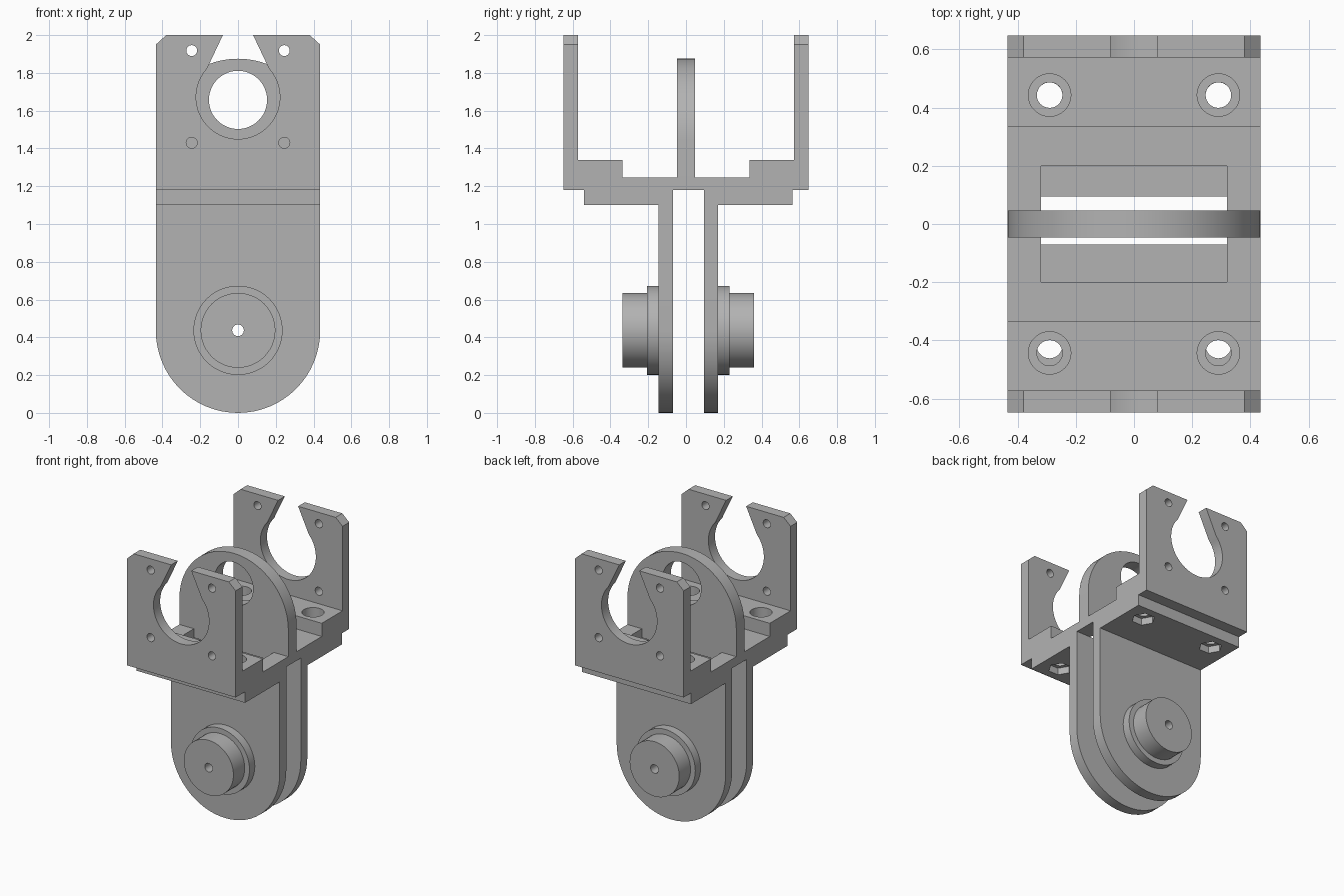
import bpy, bmesh, math
from mathutils import Vector

cube = bpy.data.objects.get("Cube")
if cube:
    bpy.data.objects.remove(cube)

grey = bpy.data.materials.new("plain_grey")
grey.use_nodes = True
COLOR = (0.45, 0.45, 0.45, 1)
grey.diffuse_color = COLOR
grey.node_tree.nodes["Principled BSDF"].inputs["Base Color"].default_value = COLOR

W = 0.435          # half width of every part
JOINT = 1.18       # height where frame meets clevis
MID = 0.0125       # clevis centre in y


def prism(name, pts, axis, a, b):
    """Extrude a 2D outline from a to b along the given axis."""
    place = {"x": lambda u, v, t: (t, u, v),
             "y": lambda u, v, t: (u, t, v),
             "z": lambda u, v, t: (u, v, t)}[axis]
    bm = bmesh.new()
    face = bm.faces.new([bm.verts.new(place(u, v, a)) for u, v in pts])
    out = bmesh.ops.extrude_face_region(bm, geom=[face])
    verts = [g for g in out["geom"] if isinstance(g, bmesh.types.BMVert)]
    shift = Vector(place(0, 0, b - a))
    bmesh.ops.translate(bm, verts=verts, vec=shift)
    bmesh.ops.recalc_face_normals(bm, faces=bm.faces)
    mesh = bpy.data.meshes.new(name)
    bm.to_mesh(mesh)
    bm.free()
    mesh.materials.append(grey)
    obj = bpy.data.objects.new(name, mesh)
    bpy.context.collection.objects.link(obj)
    return obj


def arc(u, v, r, start, end, n):
    """Points on an arc, angles in degrees."""
    steps = [math.radians(start + (end - start) * i / n) for i in range(n + 1)]
    return [(u + r * math.cos(t), v + r * math.sin(t)) for t in steps]


def disc(u, v, r, n=48):
    return arc(u, v, r, 0, 360, n)[:-1]


def rect(u0, u1, v0, v1):
    return [(u0, v0), (u1, v0), (u1, v1), (u0, v1)]


def carve(obj, cutter, operation="DIFFERENCE"):
    """Apply a boolean and discard the cutter."""
    cutter.hide_render = True
    mod = obj.modifiers.new("carve", "BOOLEAN")
    mod.operation, mod.solver, mod.object = operation, "EXACT", cutter
    bpy.context.view_layer.update()
    deps = bpy.context.evaluated_depsgraph_get()
    mesh = bpy.data.meshes.new_from_object(obj.evaluated_get(deps))
    obj.modifiers.clear()
    obj.data = mesh
    bpy.data.objects.remove(cutter)


# Upper frame: two end plates, stepped floor and central lug in one profile
half = [(0.047, 1.9), (0.047, 1.245), (0.335, 1.245), (0.335, 1.34),
        (0.572, 1.34), (0.572, 2), (0.648, 2), (0.648, JOINT)]
frame = prism("upper_frame", half + [(-y, z) for y, z in reversed(half)], "x", -W, W)

# Rounded top of the lug and its bore
arch = arc(0, 1.44, W, 180, 0, 32)
corner = [(-0.5, 1.44)] + arch + [(0.5, 1.44), (0.5, 2.1), (-0.5, 2.1)]
carve(frame, prism("lug_cut", corner, "y", -0.2, 0.2))
carve(frame, prism("lug_bore", disc(0, 1.657, 0.154), "y", -0.2, 0.2))

# Keyhole mouth, chamfered corners and screw holes in each end plate
mouth = arc(0, 1.672, 0.222, 138, 402, 40) + [(0.08, 2), (0.08, 2.1), (-0.08, 2.1), (-0.08, 2)]
for s in (-1, 1):
    span = (0.5 * s, 0.8 * s)
    carve(frame, prism("mouth_cut", mouth, "y", *span))
    for m in (-1, 1):
        chamfer = [(m * 0.38, 2), (m * W, 1.95), (m * 0.6, 1.95), (m * 0.6, 2.1), (m * 0.38, 2.1)]
        carve(frame, prism("chamfer_cut", chamfer, "y", *span))
        for z in (1.43, 1.918):
            carve(frame, prism("screw_cut", disc(m * 0.245, z, 0.029, 24), "y", *span))
        # Counterbored bolt holes through the floor
        carve(frame, prism("bolt_cut", disc(m * 0.29, s * 0.443, 0.044, 32), "z", 1.1, 1.5))
        carve(frame, prism("bore_cut", disc(m * 0.29, s * 0.443, 0.073), "z", 1.245, 1.5))
    # Floor slot beside the lug
    slot = rect(-0.32, 0.32, *sorted((s * 0.047, s * 0.2)))
    carve(frame, prism("slot_cut", slot, "z", 1.1, 1.3))

parts = [frame]

# Clevis: mirrored bracket halves with rounded legs and stepped bosses
tongue = [(-W, 1.3)] + arc(0, W, W, 180, 360, 32) + [(W, 1.3)]
for s, label in ((-1, "front"), (1, "back")):
    def at(d):
        return MID + s * d

    angle = [(at(0.0825), 0), (at(0.0825), JOINT), (at(0.5525), JOINT),
             (at(0.5525), 1.1), (at(0.1575), 1.1), (at(0.1575), 0)]
    bracket = prism(label + "_clevis", angle, "x", -W, W)
    carve(bracket, prism("tongue_shape", tongue, "y", -1, 1), "INTERSECT")
    flange = prism(label + "_flange", disc(0, 0.437, 0.236), "y", at(0.1575), at(0.2185))
    boss = prism(label + "_boss", disc(0, 0.437, 0.198), "y", at(0.2185), at(0.3475))
    for part in (bracket, flange, boss):
        carve(part, prism("pin_cut", disc(0, 0.437, 0.031, 24), "y", -1, 1))
        parts.append(part)
    # Bolt holes with hexagonal nut pockets underneath
    for m in (-1, 1):
        carve(bracket, prism("bolt_cut", disc(m * 0.29, at(0.43), 0.044, 32), "z", 1, 1.3))
        carve(bracket, prism("nut_cut", disc(m * 0.29, at(0.43), 0.078, 6), "z", 1, 1.15))

# Smooth the round surfaces, keep the edges sharp
bpy.ops.object.select_all(action="DESELECT")
for part in parts:
    part.select_set(True)
bpy.context.view_layer.objects.active = frame
bpy.ops.object.shade_smooth_by_angle(angle=math.radians(30))
